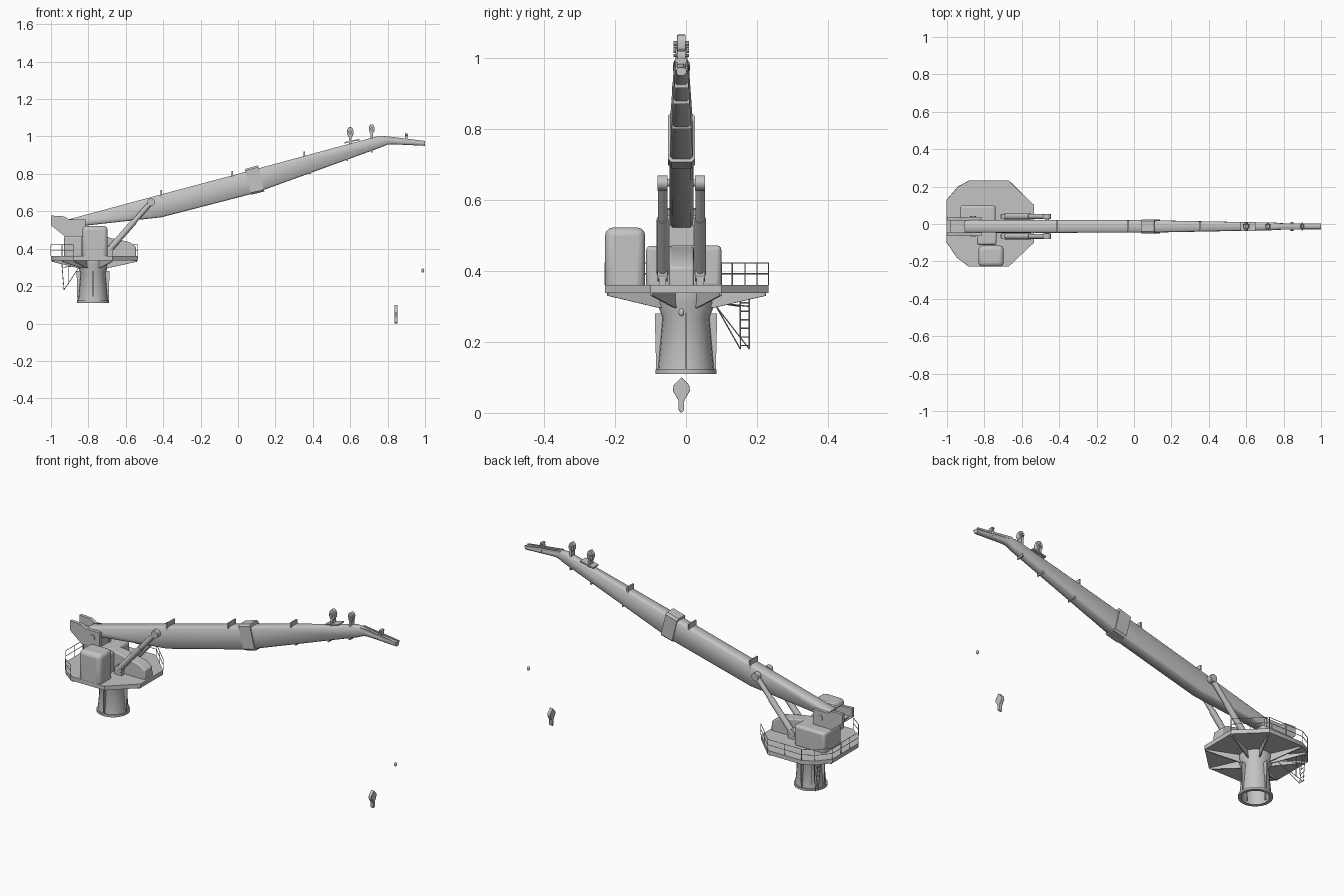
import bpy, bmesh, math
from mathutils import Vector

if "Cube" in bpy.data.objects:
    bpy.data.objects.remove(bpy.data.objects["Cube"])

grey = bpy.data.materials.new("painted_grey")
grey.use_nodes = True
COLOR = (0.55, 0.55, 0.55, 1)
grey.diffuse_color = COLOR
grey.node_tree.nodes["Principled BSDF"].inputs["Base Color"].default_value = COLOR

YC = -0.013      # boom centre line
CX = -0.775      # column centre
DECK = 0.36


def finish(name, bm, bevel=0, angle=35):
    bmesh.ops.recalc_face_normals(bm, faces=bm.faces)
    mesh = bpy.data.meshes.new(name)
    bm.to_mesh(mesh)
    bm.free()
    ob = bpy.data.objects.new(name, mesh)
    bpy.context.collection.objects.link(ob)
    mesh.materials.append(grey)
    if bevel:
        mod = ob.modifiers.new("soft_edges", "BEVEL")
        mod.width, mod.segments = bevel, 3
    bpy.ops.object.select_all(action="DESELECT")
    ob.select_set(True)
    bpy.context.view_layer.objects.active = ob
    bpy.ops.object.shade_smooth_by_angle(angle=math.radians(angle))
    return ob


def loft(name, rings, bevel=0, angle=35, caps=True):
    """Skin a list of closed rings that share a point count."""
    bm = bmesh.new()
    vs = [[bm.verts.new(p) for p in ring] for ring in rings]
    n = len(rings[0])
    for a, b in zip(vs, vs[1:]):
        for i in range(n):
            j = (i + 1) % n
            bm.faces.new((a[i], a[j], b[j], b[i]))
    if caps:
        bm.faces.new(vs[0])
        bm.faces.new(vs[-1])
    return finish(name, bm, bevel, angle)


def side_plate(name, profile, y0, y1, bevel=0):
    return loft(name, [[(x, y, z) for x, z in profile] for y in (y0, y1)], bevel)


def box(name, x0, x1, y0, y1, z0, z1, bevel=0):
    return side_plate(name, [(x0, z0), (x1, z0), (x1, z1), (x0, z1)], y0, y1, bevel)


def rods(name, pairs, r, sides=16):
    """Straight round bars between pairs of points, in one object."""
    bm = bmesh.new()
    for a, b in pairs:
        a, b = Vector(a), Vector(b)
        d = b - a
        m = d.to_track_quat("Z", "Y").to_matrix().to_4x4()
        m.translation = (a + b) / 2
        bmesh.ops.create_cone(bm, cap_ends=True, segments=sides, radius1=r,
                              radius2=r, depth=d.length, matrix=m)
    return finish(name, bm)


def circle(r, z, n=24):
    return [(CX + r * math.cos(2 * math.pi * i / n), r * math.sin(2 * math.pi * i / n), z)
            for i in range(n)]


# Column: open tube with foot flange
loft("column", [circle(r, z) for r, z in
     [(0.068, 0.11), (0.086, 0.11), (0.086, 0.122), (0.079, 0.122), (0.066, 0.27),
      (0.083, 0.31), (0.083, 0.345), (0.06, 0.345), (0.06, 0.27), (0.068, 0.11)]], caps=False)

# Deck
outline = [(-0.535, 0.1), (-0.67, 0.232), (-0.88, 0.232), (-0.94, 0.2), (-1, 0.13),
           (-1, -0.1), (-0.945, -0.18), (-0.88, -0.228), (-0.67, -0.228), (-0.535, -0.1)]
loft("deck", [[(x, y, z) for x, y in outline] for z in (0.337, DECK)])


def radial_plate(name, ang, profile):
    """Thin upright plate pointing out from the column; profile is (radius, z)."""
    c, s = math.cos(ang), math.sin(ang)
    loft(name, [[(CX + r * c - t * s, r * s + t * c, z) for r, z in profile]
                for t in (-0.003, 0.003)])


# Ribs below the deck and fins on the column
for i, (x, y) in enumerate(outline):
    reach = math.hypot(x - CX, y) - 0.008
    radial_plate(f"deck_rib_{i}", math.atan2(y, x - CX),
                 [(0.06, 0.295), (0.09, 0.297), (reach, 0.33), (reach, 0.34), (0.06, 0.34)])
for i in range(4):
    radial_plate(f"column_fin_{i}", i * math.pi / 2,
                 [(0.06, 0.122), (0.084, 0.122), (0.088, 0.28), (0.06, 0.28)])

# Railing: open beside the cabin and the front housing
path = outline[:8]
rail = []
for (ax, ay), (bx, by) in zip(path, path[1:]):
    rail += [((ax, ay, z), (bx, by, z)) for z in (0.392, 0.422)]
    steps = max(1, round(math.hypot(bx - ax, by - ay) / 0.09))
    for k in range(steps):
        px, py = ax + (bx - ax) * k / steps, ay + (by - ay) * k / steps
        rail.append(((px, py, DECK), (px, py, 0.422)))
rail.append(((*path[-1], DECK), (*path[-1], 0.422)))
rods("railing", rail, 0.0017, 6)

# Access ladder with stays
bars = []
for y in (0.153, 0.178):
    bars += [((-0.945, y, 0.35), (-0.93, y, 0.18)), ((-0.905, y, 0.35), (-0.905, y, 0.21)),
             ((-0.93, y, 0.18), (-0.85, 0.085, 0.30)), ((-0.94, y, 0.3), (-0.85, 0.085, 0.31))]
for k in range(7):
    z = 0.19 + k * 0.024
    bars.append(((-0.937, 0.153, z), (-0.937, 0.178, z)))
rods("ladder", bars, 0.0018, 6)

# Cabin and machinery housings
box("cabin", -0.832, -0.697, -0.228, -0.115, DECK - 0.02, 0.522, 0.022)
box("rear_housing", -0.93, -0.74, -0.05, 0.1, DECK - 0.01, 0.472, 0.014)
box("side_housing", -0.84, -0.735, -0.112, -0.04, DECK - 0.01, 0.47, 0.012)
side_plate("front_housing", [(-0.76, 0.35), (-0.545, 0.35), (-0.545, 0.41), (-0.58, 0.435),
                             (-0.70, 0.462), (-0.76, 0.47)], -0.047, 0.022, 0.006)

# Boom heel cheeks and pin
cheek = [(-1, 0.577), (-0.93, 0.573), (-0.905, 0.557), (-0.815, 0.557),
         (-0.815, 0.465), (-0.925, 0.465), (-1, 0.525)]
for side in (-1, 1):
    y = YC + side * 0.042
    side_plate(f"heel_cheek_{side}", cheek, y - 0.009, y + 0.009)
rods("heel_pin", [((-0.86, YC - 0.055, 0.52), (-0.86, YC + 0.055, 0.52))], 0.016)
side_plate("heel_block", [(-0.985, 0.53), (-0.93, 0.47), (-0.82, 0.46), (-0.82, 0.53)],
           YC - 0.035, YC + 0.035)


def section(top, bottom, w, c):
    """Chamfered box section between a top and a bottom (x, z) point."""
    t, b = Vector(top), Vector(bottom)
    h = (t - b).length
    c = min(c, h * 0.3)
    ring = []
    for dy, f in [(-w + c, 0), (w - c, 0), (w, c / h), (w, 1 - c / h),
                  (w - c, 1), (-w + c, 1), (-w, 1 - c / h), (-w, c / h)]:
        p = b.lerp(t, f)
        ring.append((p.x, YC + dy, p.y))
    return ring


# Boom with its collar and bent tip
loft("boom", [section(*s, 0.008) for s in [
    ((-0.905, 0.557), (-0.89, 0.515), 0.033), ((-0.43, 0.685), (-0.41, 0.568), 0.034),
    ((0.06, 0.816), (0.09, 0.697), 0.033), ((0.74, 1.0), (0.76, 0.94), 0.02),
    ((0.775, 1.002), (0.80, 0.957), 0.017), ((0.82, 0.992), (0.83, 0.958), 0.016),
    ((1, 0.973), (1, 0.95), 0.014)]], angle=50)
loft("boom_collar", [section(*s, 0.01) for s in [
    ((0.037, 0.826), (0.071, 0.689), 0.038), ((0.107, 0.846), (0.141, 0.706), 0.038)]])


# Cross plates above and below the boom
def boom_top(x):
    return 0.8 + x * 0.268


for x, w in ((-0.41, 0.034), (-0.03, 0.033), (0.355, 0.026)):
    z = boom_top(x)
    box(f"upper_cross_plate_{x}", x - 0.004, x + 0.004, YC - w, YC + w, z - 0.02, z + 0.024)
for x, z, w in ((0.385, 0.81, 0.027), (0.585, 0.88, 0.023), (0.715, 0.925, 0.02)):
    box(f"lower_cross_plate_{x}", x - 0.004, x + 0.004, YC - w, YC + w, z - 0.01, z + 0.02)

# Sheaves on top of the boom: post, pin and pointed block
for n, (x, z0, zc, r) in enumerate([(0.6, 0.965, 1.022, 0.03), (0.715, 0.985, 1.04, 0.026),
                                    (0.9, 0.975, 1.006, 0.014)]):
    block = [(x + r * 0.62 * math.cos(k * math.pi / 4 + 0.2),
              zc + r * math.sin(k * math.pi / 4 + 0.2)) for k in range(8)]
    side_plate(f"sheave_{n}", block, YC - 0.012, YC + 0.012, 0.002)
    box(f"sheave_post_{n}", x - 0.006, x + 0.006, YC - 0.016, YC + 0.016, z0 - 0.01, zc - r / 2)
    rods(f"sheave_pin_{n}", [((x, YC - 0.022, zc), (x, YC + 0.022, zc))], r * 0.3, 10)
side_plate("sheave_platform", [(0.57, 0.963), (0.65, 0.98), (0.65, 0.987), (0.57, 0.97)],
           YC - 0.024, YC + 0.024)
for side in (-1, 1):
    y = YC + side * 0.014
    side_plate(f"tip_cheek_{side}", [(0.78, 0.99), (1, 0.966), (1, 0.976), (0.78, 1.003)],
               y - 0.003, y + 0.003)

# Lifting rams
foot, head = (-0.69, 0.392), (-0.465, 0.648)
for side in (-1, 1):
    y = YC + side * 0.053
    a, b = Vector((foot[0], y, foot[1])), Vector((head[0], y, head[1]))
    rods(f"ram_barrel_{side}", [(a, a.lerp(b, 0.6))], 0.0165)
    rods(f"ram_rod_{side}", [(a, b)], 0.0135)
    rods(f"ram_head_{side}", [((b.x, y - 0.014, b.z), (b.x, y + 0.014, b.z))], 0.021)
    rods(f"ram_foot_{side}", [((a.x, y - 0.014, a.z), (a.x, y + 0.014, a.z))], 0.022)
    box(f"ram_bracket_{side}", a.x - 0.025, a.x + 0.02, y - 0.01, y + 0.01, DECK - 0.01, a.z)
rods("ram_axle", [((head[0], YC - 0.06, head[1]), (head[0], YC + 0.06, head[1]))], 0.011)

# Hanging hook block and small hook weight
half = [(0.008, 0.008), (0.008, 0.035), (0.024, 0.062), (0.022, 0.078)]
hook = [(YC + w, z) for w, z in half] + [(YC, 0.1)] + [(YC - w, z) for w, z in half[::-1]]
hook.append((YC, 0))
loft("hook_block", [[(x, y, z) for y, z in hook] for x in (0.836, 0.854)], 0.002)
bm = bmesh.new()
bmesh.ops.create_uvsphere(bm, u_segments=12, v_segments=8, radius=0.008)
bmesh.ops.scale(bm, vec=(1, 1, 1.4), verts=bm.verts)
bmesh.ops.translate(bm, vec=(0.988, YC, 0.283), verts=bm.verts)
finish("hook_weight", bm)
